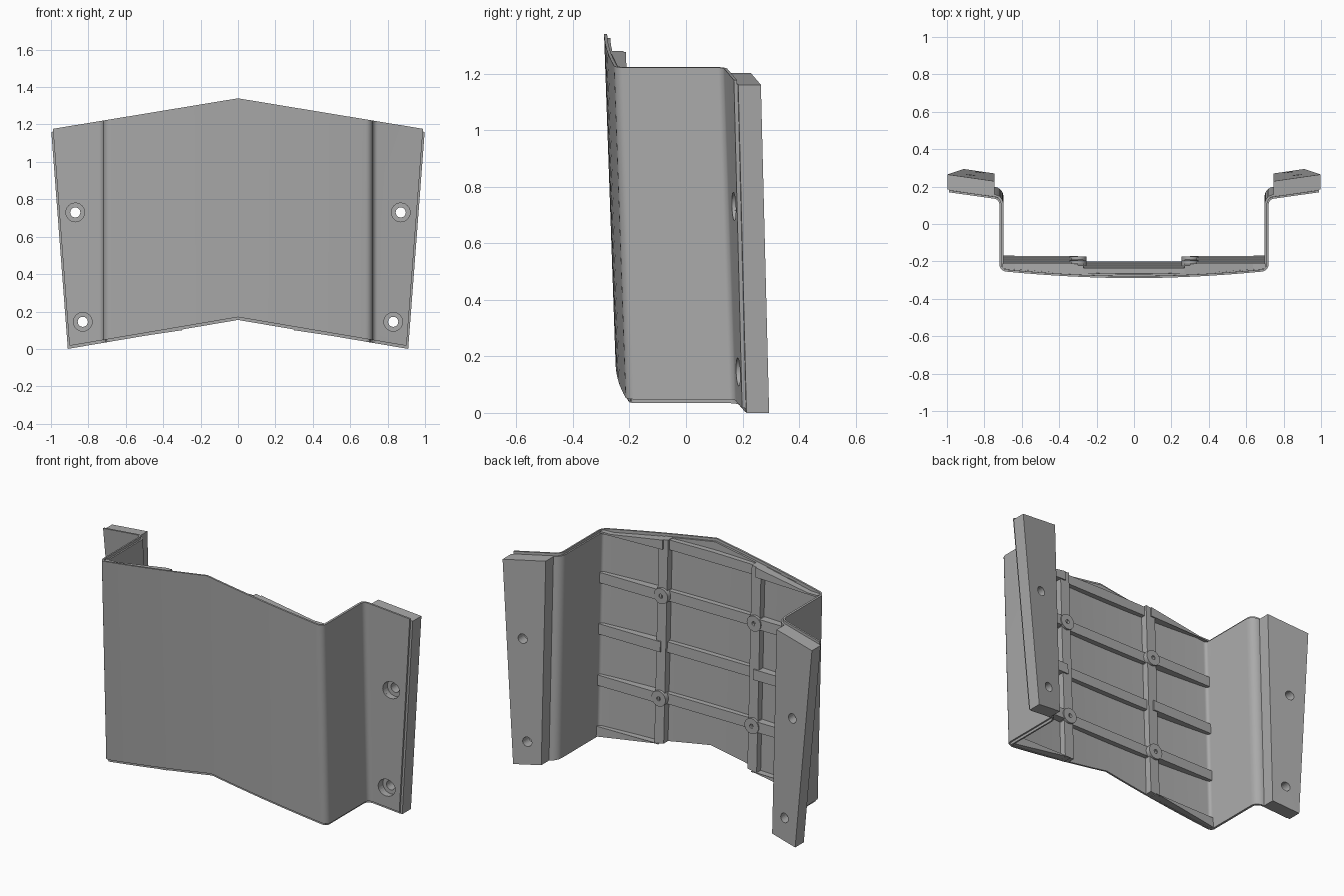
import bpy, bmesh, math
from mathutils import Matrix, Vector

if "Cube" in bpy.data.objects:
    bpy.data.objects.remove(bpy.data.objects["Cube"])

GREY = bpy.data.materials.new("grey plastic")
GREY.use_nodes = True
GREY.diffuse_color = (0.4, 0.4, 0.4, 1)
GREY.node_tree.nodes["Principled BSDF"].inputs["Base Color"].default_value = (0.4, 0.4, 0.4, 1)

LEAN = 0.035     # the whole shell leans forward with height
FLARE = 0.075    # outer flange edges spread with height
TILT = 0.13      # flanges sweep back towards their edges
LAP = 0.015      # inner layer sits lower than the skin


def skin_low(x): return 0.17 - 0.17 * abs(x)
def skin_high(x): return 1.34 - 0.165 * abs(x)
def low(x): return skin_low(x) - LAP
def high(x): return skin_high(x) - LAP
def panel_y(x): return -0.243 + 0.031 * (x / 0.68) ** 2


def place(x, y, edge, flare=False):
    z = edge(x)
    if flare:
        dx = FLARE * z
        x, y = x + math.copysign(dx, x), y + TILT * dx
        z = edge(x)
    return Vector((x, y - LEAN * z, z))


def finish(name, bm, smooth=False):
    bmesh.ops.recalc_face_normals(bm, faces=bm.faces[:])
    mesh = bpy.data.meshes.new(name)
    bm.to_mesh(mesh)
    bm.free()
    mesh.materials.append(GREY)
    ob = bpy.data.objects.new(name, mesh)
    bpy.context.collection.objects.link(ob)
    if smooth:
        shade(ob)
    return ob


def shade(ob):
    bpy.ops.object.select_all(action="DESELECT")
    ob.select_set(True)
    bpy.context.view_layer.objects.active = ob
    bpy.ops.object.shade_smooth_by_angle(angle=math.radians(32))


def add_prism(bm, plan, bottom, top):
    """Four plan corners (x, y, flare) raised between two edge functions."""
    a = [bm.verts.new(place(x, y, bottom, f)) for x, y, f in plan]
    b = [bm.verts.new(place(x, y, top, f)) for x, y, f in plan]
    bm.faces.new(a)
    bm.faces.new(b)
    for i in range(4):
        j = (i + 1) % 4
        bm.faces.new((a[i], a[j], b[j], b[i]))


def add_cylinder(bm, x, z, y0, y1, radius, segments=24):
    m = Matrix.Translation((x, (y0 + y1) / 2, z)) @ Matrix.Rotation(math.pi / 2, 4, "X")
    bmesh.ops.create_cone(bm, cap_ends=True, segments=segments, radius1=radius,
                          radius2=radius, depth=y1 - y0, matrix=m)


def cut(ob, cutters):
    for c in cutters:
        mod = ob.modifiers.new("hole", "BOOLEAN")
        mod.operation, mod.solver, mod.object = "DIFFERENCE", "EXACT", c
    bpy.context.view_layer.update()
    deps = bpy.context.evaluated_depsgraph_get()
    mesh = bpy.data.meshes.new_from_object(ob.evaluated_get(deps))
    ob.modifiers.clear()
    ob.data = mesh


# Hat-shaped plan path: bowed front, side wall, flange
half = [(0.68 * i / 8, panel_y(0.68 * i / 8)) for i in range(9)]
for i in range(1, 7):
    a = math.radians(-90 + 15 * i)
    half.append((0.68 + 0.04 * math.cos(a), -0.172 + 0.04 * math.sin(a)))
for i in range(7):
    a = math.radians(180 - 83 * i / 6)
    half.append((0.75 + 0.03 * math.cos(a), 0.148 + 0.03 * math.sin(a)))
half.append((0.9, 0.199))
path = [Vector((-x, y)) for x, y in reversed(half[1:])] + [Vector(p) for p in half]


def offset_path(d):
    out = []
    for i, p in enumerate(path):
        t = (path[min(i + 1, len(path) - 1)] - path[max(i - 1, 0)]).normalized()
        out.append(p + Vector((-t.y, t.x)) * d)
    return out


def sheet(name, d0, d1, bottom, top):
    bm = bmesh.new()
    rings = []
    last = len(path) - 1
    for i, (p, q) in enumerate(zip(offset_path(d0), offset_path(d1))):
        f = i in (0, last)
        rings.append([bm.verts.new(place(c.x, c.y, e, f))
                      for c, e in ((p, bottom), (q, bottom), (q, top), (p, top))])
    for r, s in zip(rings, rings[1:]):
        for k in range(4):
            m = (k + 1) % 4
            bm.faces.new((r[k], r[m], s[m], s[k]))
    bm.faces.new(rings[0])
    bm.faces.new(rings[-1])
    return finish(name, bm)


skin = sheet("outer_skin", 0, 0.011, skin_low, skin_high)
liner = sheet("inner_layer", 0.011, 0.022, low, high)

# Thick mounting blocks behind the flanges
blocks = []
for side, s in (("left", 1), ("right", -1)):
    bm = bmesh.new()
    add_prism(bm, [(s * 0.745, 0.192, False), (s * 0.91, 0.214, True),
                   (s * 0.91, 0.294, True), (s * 0.745, 0.271, False)], low, high)
    blocks.append(finish(side + "_mounting_block", bm))

# Counterbored screw holes
cutters = []
for s in (1, -1):
    for x, z in ((0.87, 0.73), (0.83, 0.145)):
        front = 0.18 + TILT * (x - 0.74) - LEAN * z
        for radius, depth in ((0.05, 0.035), (0.027, 0.3)):
            bm = bmesh.new()
            add_cylinder(bm, s * x, z, front - 0.1, front + depth, radius)
            cutter = finish("hole_cutter", bm)
            cutter.hide_render = True
            cutters.append(cutter)
for ob in [skin, liner] + blocks:
    cut(ob, cutters)
for c in cutters:
    bpy.data.objects.remove(c)
shade(skin)
shade(liner)

# Stiffening ribs on the inside of the front panel
SIDE_BACK, MID_BACK, RIB_X, RIB_W = -0.168, -0.19, 0.3, 0.03


def rib(name, spans, back, z0, z1):
    bm = bmesh.new()
    for x0, x1 in spans:
        add_prism(bm, [(x0, panel_y(x0) + 0.015, False), (x1, panel_y(x1) + 0.015, False),
                       (x1, back, False), (x0, back, False)],
                  lambda x: max(z0, low(x)), lambda x: min(z1, high(x)))
    finish(name, bm)


levels = [0.07 + 0.295 * i for i in range(5)]
for i, z in enumerate(levels):
    for side, s in (("left", 1), ("right", -1)):
        rib(f"{side}_cross_rib_{i + 1}", [(s * RIB_X, s * 0.702)],
            SIDE_BACK, z - 0.03, z + 0.03)
    if i > 0:
        rib(f"middle_cross_rib_{i + 1}", [(-RIB_X, 0), (0, RIB_X)],
            MID_BACK, z - 0.03, z + 0.03)
for side, s in (("left", 1), ("right", -1)):
    rib(side + "_upright_rib", [(s * (RIB_X - RIB_W), s * (RIB_X + RIB_W))],
        SIDE_BACK - 0.008, 0, 2)

# Round bosses with pilot holes where ribs cross
for side, s in (("left", 1), ("right", -1)):
    for row, z in (("lower", levels[1]), ("upper", levels[3])):
        back = SIDE_BACK + 0.006 - LEAN * z
        bm = bmesh.new()
        add_cylinder(bm, s * RIB_X, z, back - 0.06, back, 0.045)
        boss = finish(f"{side}_{row}_boss", bm)
        bm = bmesh.new()
        add_cylinder(bm, s * RIB_X, z, back - 0.05, back + 0.05, 0.012, 12)
        pilot = finish("pilot_cutter", bm)
        pilot.hide_render = True
        cut(boss, [pilot])
        bpy.data.objects.remove(pilot)
        shade(boss)
